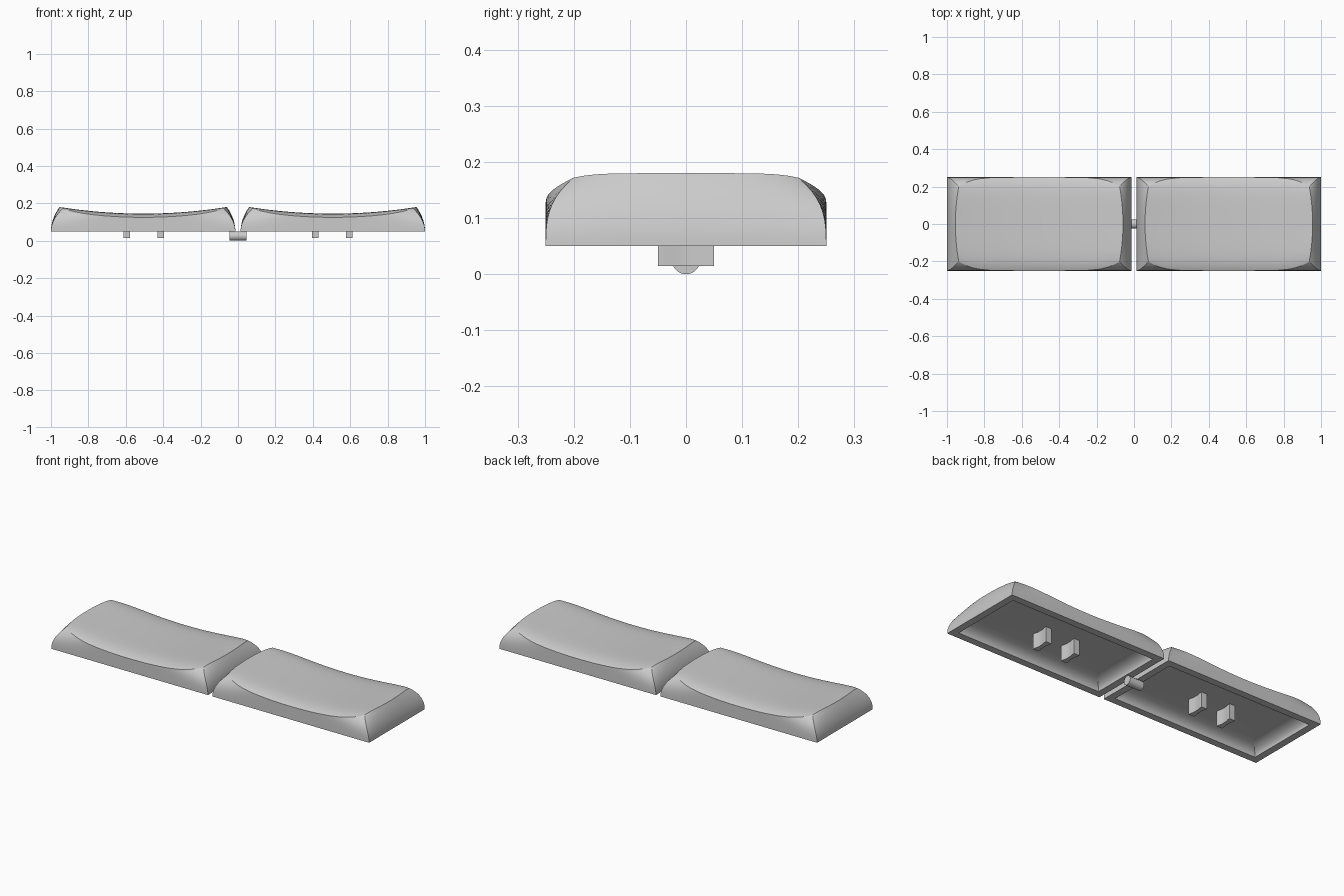
import bpy, bmesh, math

cube = bpy.data.objects.get("Cube")
if cube:
    bpy.data.objects.remove(cube)

grey = bpy.data.materials.new("plain grey")
grey.use_nodes = True
grey.diffuse_color = (0.6, 0.6, 0.6, 1)
grey.node_tree.nodes["Principled BSDF"].inputs["Base Color"].default_value = (0.6, 0.6, 0.6, 1)

CENTRE, HALF_X, HALF_Y = 0.507, 0.493, 0.25
BASE, CEILING, RIM = 0.05, 0.10, 0.04
NU, NV, NW = 48, 28, 10


def add_object(name, bm, angle=30):
    bmesh.ops.recalc_face_normals(bm, faces=bm.faces)
    mesh = bpy.data.meshes.new(name)
    bm.to_mesh(mesh)
    bm.free()
    mesh.materials.append(grey)
    obj = bpy.data.objects.new(name, mesh)
    bpy.context.collection.objects.link(obj)
    bpy.ops.object.select_all(action='DESELECT')
    obj.select_set(True)
    bpy.context.view_layer.objects.active = obj
    bpy.ops.object.shade_smooth_by_angle(angle=math.radians(angle))
    return obj


def dished_top(u, v):
    """Point on the scooped top, with u and v from -1 to 1."""
    x = u * (0.43 + 0.018 * (1 - v * v))
    y = v * (0.2 + 0.05 * (1 - u ** 6))
    drop = (0.02 - 0.012 * u ** 6) * v ** 6
    return x, y, 0.145 + 0.035 * u * u - drop


def bridge(bm, a, b):
    for i in range(len(a)):
        j = (i + 1) % len(a)
        bm.faces.new((a[i], a[j], b[j], b[i]))


def make_cap(name, cx):
    bm = bmesh.new()
    # Scooped top patch
    us = [math.sin(math.pi / 2 * (2 * i / NU - 1)) for i in range(NU + 1)]
    vs = [math.sin(math.pi / 2 * (2 * j / NV - 1)) for j in range(NV + 1)]
    grid = [[bm.verts.new(dished_top(u, v)) for v in vs] for u in us]
    for i in range(NU):
        for j in range(NV):
            bm.faces.new((grid[i][j], grid[i + 1][j], grid[i + 1][j + 1], grid[i][j + 1]))

    # Bulging walls from the top edge down to the base
    border = ([(i, 0) for i in range(NU)] + [(NU, j) for j in range(NV)]
              + [(i, NV) for i in range(NU, 0, -1)] + [(0, j) for j in range(NV, 0, -1)])
    upper = [grid[i][j] for i, j in border]
    top = [v.co.copy() for v in upper]
    for k in range(NW - 1, -1, -1):
        s = k / NW
        ring = []
        for (i, j), t in zip(border, top):
            bx, by = us[i] * HALF_X, vs[j] * HALF_Y
            ring.append(bm.verts.new((bx + (t.x - bx) * s ** 2, by + (t.y - by) * s ** 3,
                                      BASE + (t.z - BASE) * s)))
        bridge(bm, upper, ring)
        upper = ring

    # Flat rim, then a hollow with curved sides
    for k in range(NW + 1):
        a = k / NW * math.pi / 2
        inset = RIM + 0.08 * (1 - math.cos(a))
        z = BASE + (CEILING - BASE) * math.sin(a)
        ring = [bm.verts.new((us[i] * (HALF_X - inset), vs[j] * (HALF_Y - inset), z))
                for i, j in border]
        bridge(bm, upper, ring)
        upper = ring
    bm.faces.new(upper)
    add_object(name, bm).location.x = cx


def make_prong(name, cx):
    # Upright mounting prong with a slight waist
    bm = bmesh.new()
    side = [(0.017, -0.05), (0.017, -0.035), (0.012, -0.018),
            (0.012, 0.018), (0.017, 0.035), (0.017, 0.05)]
    outline = side + [(-x, y) for x, y in reversed(side)]
    face = bm.faces.new([bm.verts.new((x, y, 0.015)) for x, y in outline])
    made = bmesh.ops.extrude_face_region(bm, geom=[face])["geom"]
    bmesh.ops.translate(bm, vec=(0, 0, CEILING - 0.012),
                        verts=[g for g in made if isinstance(g, bmesh.types.BMVert)])
    add_object(name, bm).location.x = cx


for label, sign in (("left", 1), ("right", -1)):
    make_cap(label + "_cap", sign * CENTRE)
    make_prong(label + "_inner_prong", sign * 0.413)
    make_prong(label + "_outer_prong", sign * 0.595)

# Short pin joining the two caps
bpy.ops.mesh.primitive_cylinder_add(vertices=32, radius=0.025, depth=0.09,
                                    location=(0, 0, 0.025), rotation=(0, math.pi / 2, 0))
pin = bpy.context.object
pin.name = "joining_pin"
pin.data.materials.append(grey)
bpy.ops.object.shade_smooth_by_angle(angle=math.radians(30))
